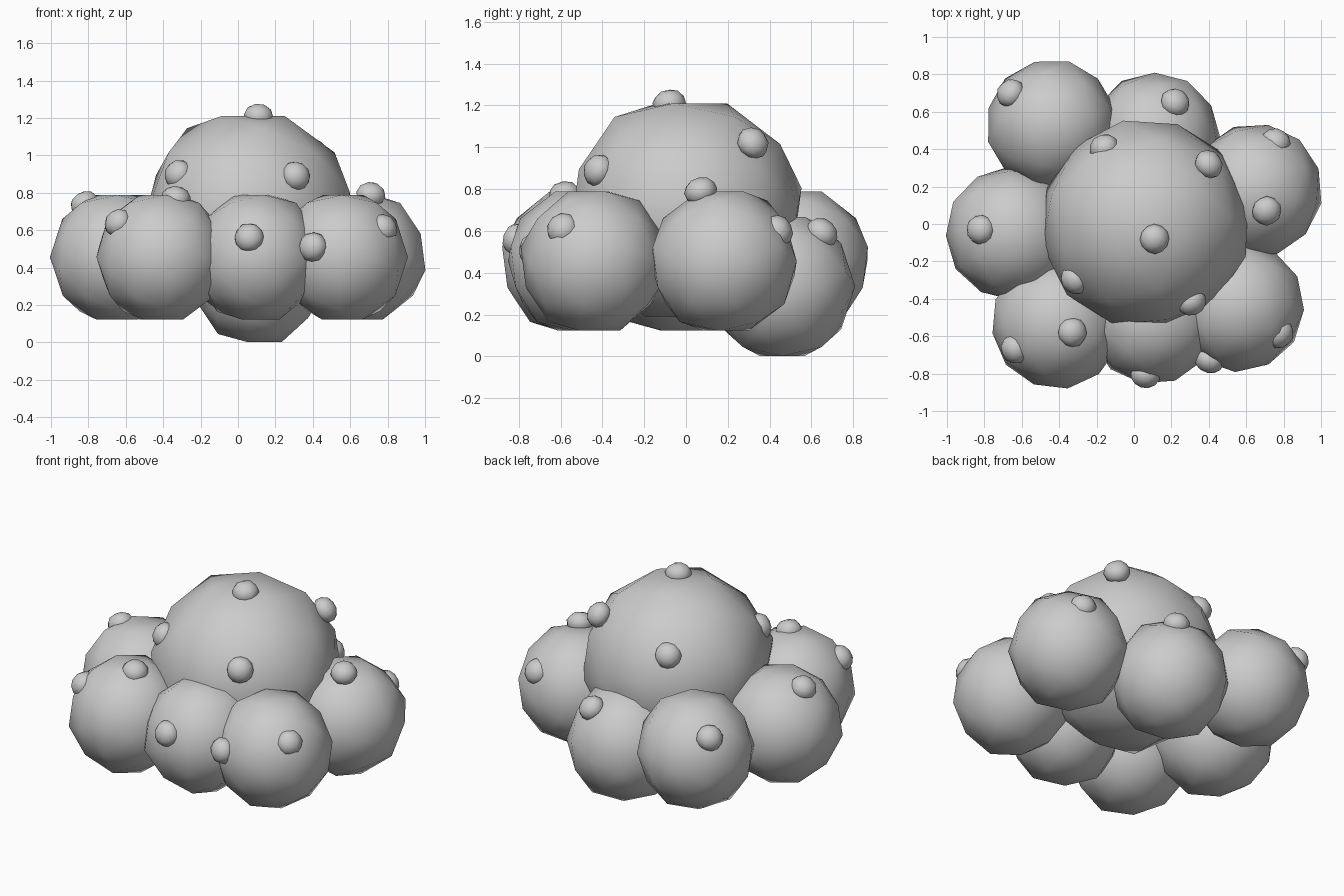
import bpy, bmesh, math
from mathutils import Vector, Matrix

cube = bpy.data.objects.get("Cube")
if cube:
    bpy.data.objects.remove(cube, do_unlink=True)

grey = bpy.data.materials.new("plain_grey")
grey.use_nodes = True
colour = (0.6, 0.6, 0.6, 1)
grey.diffuse_color = colour
grey.node_tree.nodes["Principled BSDF"].inputs["Base Color"].default_value = colour


def ball(name, centre, size, angle=0.0, normal=None):
    """Smooth, slightly cornered ball resting on a face, a corner at the angle."""
    bm = bmesh.new()
    bmesh.ops.create_icosphere(bm, subdivisions=2, radius=1)
    corners = [v for v in bm.verts if len(v.link_edges) == 5]
    # sink the points between the corners a little
    for v in bm.verts:
        if v not in corners:
            v.co *= 0.975
    # bring the middle of one large face to the top
    middle = max(bm.faces, key=lambda f: f.calc_area())
    up = middle.calc_center_median().normalized()
    bm.transform(up.rotation_difference(Vector((0, 0, 1))).to_matrix().to_4x4())
    # swing a corner just above the waist to the angle
    waist = next(v for v in corners if 0 < v.co.z < 0.5)
    swing = math.radians(angle) - math.atan2(waist.co.y, waist.co.x)
    bm.transform(Matrix.Rotation(swing, 4, 'Z'))
    bm.transform(Matrix.Diagonal((*size, 1)))
    if normal:
        bm.transform(normal.to_track_quat('Z', 'Y').to_matrix().to_4x4())
    for f in bm.faces:
        f.smooth = True
    mesh = bpy.data.meshes.new(name)
    bm.to_mesh(mesh)
    bm.free()
    mesh.materials.append(grey)
    ob = bpy.data.objects.new(name, mesh)
    ob.location = centre
    bpy.context.collection.objects.link(ob)


# Clumps: name, centre, width, height, corner angle, positions of their berries
clumps = [
    ("crown", (0.06, 0, 0.7), 0.575, 0.56, 102,
     [(0.11, -0.08, 1.21), (-0.32, -0.3, 0.9), (0.31, -0.42, 0.89),
      (0.4, 0.32, 1.02), (-0.16, 0.41, 0.94)]),
    ("left_back_clump", (0.65, 0.18, 0.455), 0.365, 0.365, 49,
     [(0.71, 0.07, 0.79), (0.76, 0.44, 0.6)]),
    ("left_front_clump", (0.56, -0.44, 0.455), 0.358, 0.365, 27,
     [(0.78, -0.59, 0.61), (0.4, -0.73, 0.51)]),
    ("front_clump", (0.1, -0.51, 0.455), 0.355, 0.365, 50, [(0.06, -0.81, 0.56)]),
    ("right_front_clump", (-0.41, -0.53, 0.455), 0.36, 0.365, 39,
     [(-0.64, -0.67, 0.64), (-0.33, -0.58, 0.77)]),
    ("right_clump", (-0.65, -0.05, 0.455), 0.365, 0.365, 32,
     [(-0.82, -0.03, 0.74)]),
    ("right_back_clump", (-0.44, 0.53, 0.455), 0.358, 0.365, 75,
     [(-0.66, 0.7, 0.65)]),
    ("back_low_clump", (0.11, 0.46, 0.335), 0.358, 0.365, 60,
     [(0.22, 0.65, 0.59)]),
]

for name, centre, width, height, angle, berries in clumps:
    ball(name, centre, (width, width, height), angle)
    for i, spot in enumerate(berries, 1):
        out = (Vector(spot) - Vector(centre)).normalized()
        ball(f"{name}_berry_{i}", spot, (0.081, 0.081, 0.068), normal=out)
